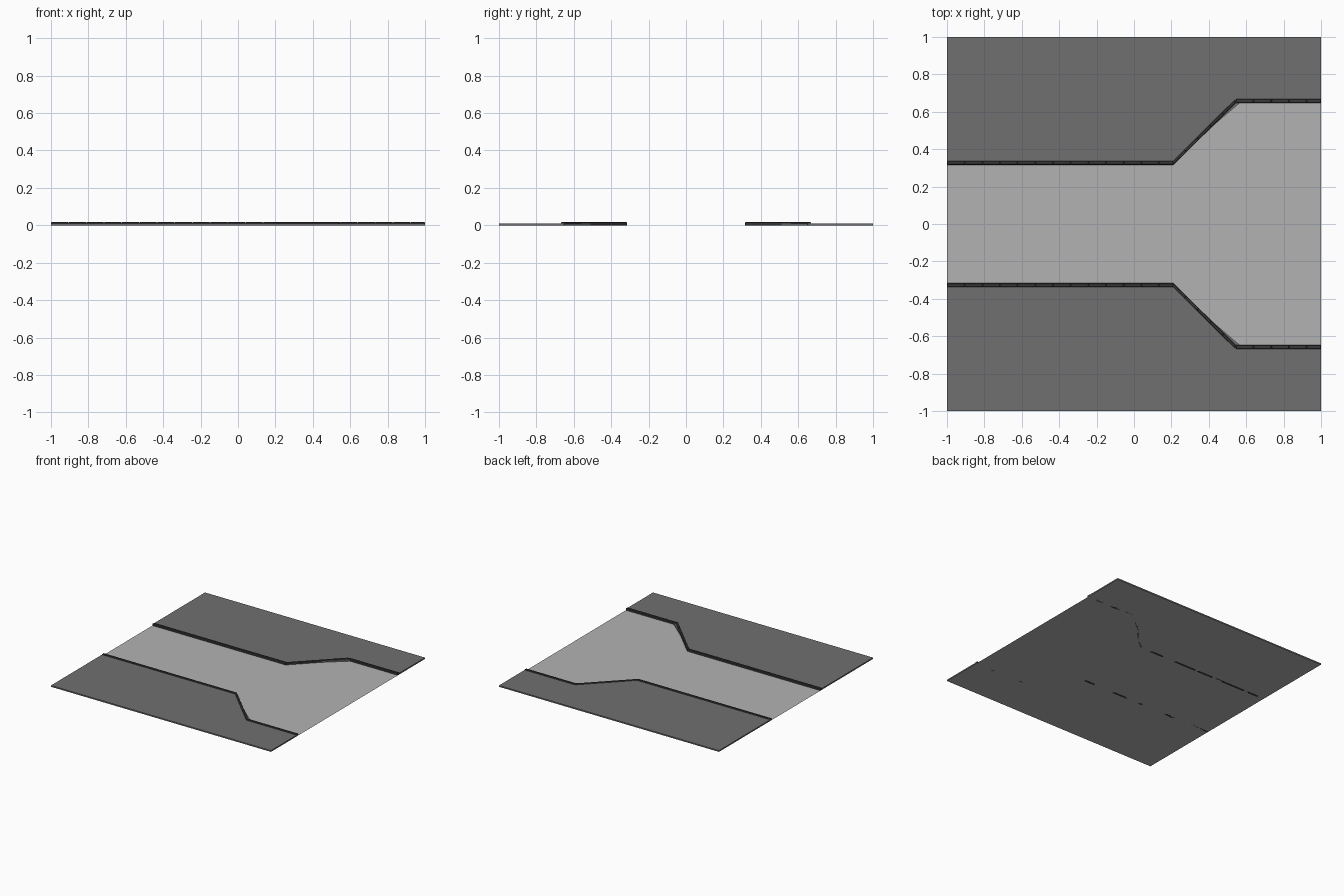
import bpy, bmesh, math
from mathutils import Matrix, Vector

if "Cube" in bpy.data.objects:
    bpy.data.objects.remove(bpy.data.objects["Cube"])


def material(name, v):
    m = bpy.data.materials.new(name)
    m.diffuse_color = (v, v, v, 1)
    m.use_nodes = True
    m.node_tree.nodes["Principled BSDF"].inputs["Base Color"].default_value = m.diffuse_color
    return m


ASPHALT = material("asphalt", 0.45)
PAVING = material("paving", 0.16)
STONE = material("kerb_stone", 0.04)
PAVE_TOP, KERB_TOP = 0.011, 0.017


def finish(name, bm, mat):
    bmesh.ops.recalc_face_normals(bm, faces=bm.faces)
    me = bpy.data.meshes.new(name)
    bm.to_mesh(me)
    bm.free()
    me.materials.append(mat)
    ob = bpy.data.objects.new(name, me)
    bpy.context.collection.objects.link(ob)
    return ob


# Road surface: one flat sheet under the whole tile
bm = bmesh.new()
bmesh.ops.create_grid(bm, x_segments=1, y_segments=1, size=1)
finish("road", bm, ASPHALT)


def pavement(name, side):
    # Raised slab, open underneath, following the widening road
    outline = [(-1, 0.325), (0.205, 0.325), (0.40, 0.505), (0.575, 0.655), (1, 0.655), (1, 1), (-1, 1)]
    bm = bmesh.new()
    top = bm.faces.new([bm.verts.new((x, side * y, PAVE_TOP)) for x, y in outline])
    edges = list(top.edges)
    ext = bmesh.ops.extrude_edge_only(bm, edges=edges)["geom"]
    for v in ext:
        if isinstance(v, bmesh.types.BMVert):
            v.co.z = 0
    ob = finish(name, bm, PAVING)
    if ob.data.polygons[0].normal.z < 0:
        ob.data.flip_normals()


def kerb(name, side):
    # Rows of bevelled stones: start, end, stone length, width
    runs = [((-1, 0.327), (0.21, 0.327), 0.0945, 0.021),
            ((0.208, 0.325), (0.546, 0.660), 0.0945, 0.016),
            ((0.545, 0.657), (1, 0.657), 0.0945, 0.021)]
    bm = bmesh.new()
    for a, b, step, width in runs:
        a, b = Vector((a[0], side * a[1], 0)), Vector((b[0], side * b[1], 0))
        d = b - a
        total = d.length
        d.normalize()
        rot = Matrix.Rotation(math.atan2(d.y, d.x), 4, 'Z')
        s = 0.0
        while s < total - 0.005:
            e = min(s + step, total)
            c = a + d * (s + e) / 2
            c.z = KERB_TOP / 2
            bmesh.ops.create_cube(bm, size=1, matrix=Matrix.Translation(c) @ rot
                                  @ Matrix.Diagonal((e - s, width, KERB_TOP, 1)))
            s = e
    tops = [ed for ed in bm.edges if all(v.co.z > KERB_TOP * 0.9 for v in ed.verts)]
    bmesh.ops.bevel(bm, geom=tops, offset=0.003, segments=1, affect='EDGES')
    finish(name, bm, STONE)


for label, side in (("back", 1), ("front", -1)):
    pavement(label + "_pavement", side)
    kerb(label + "_kerb", side)
